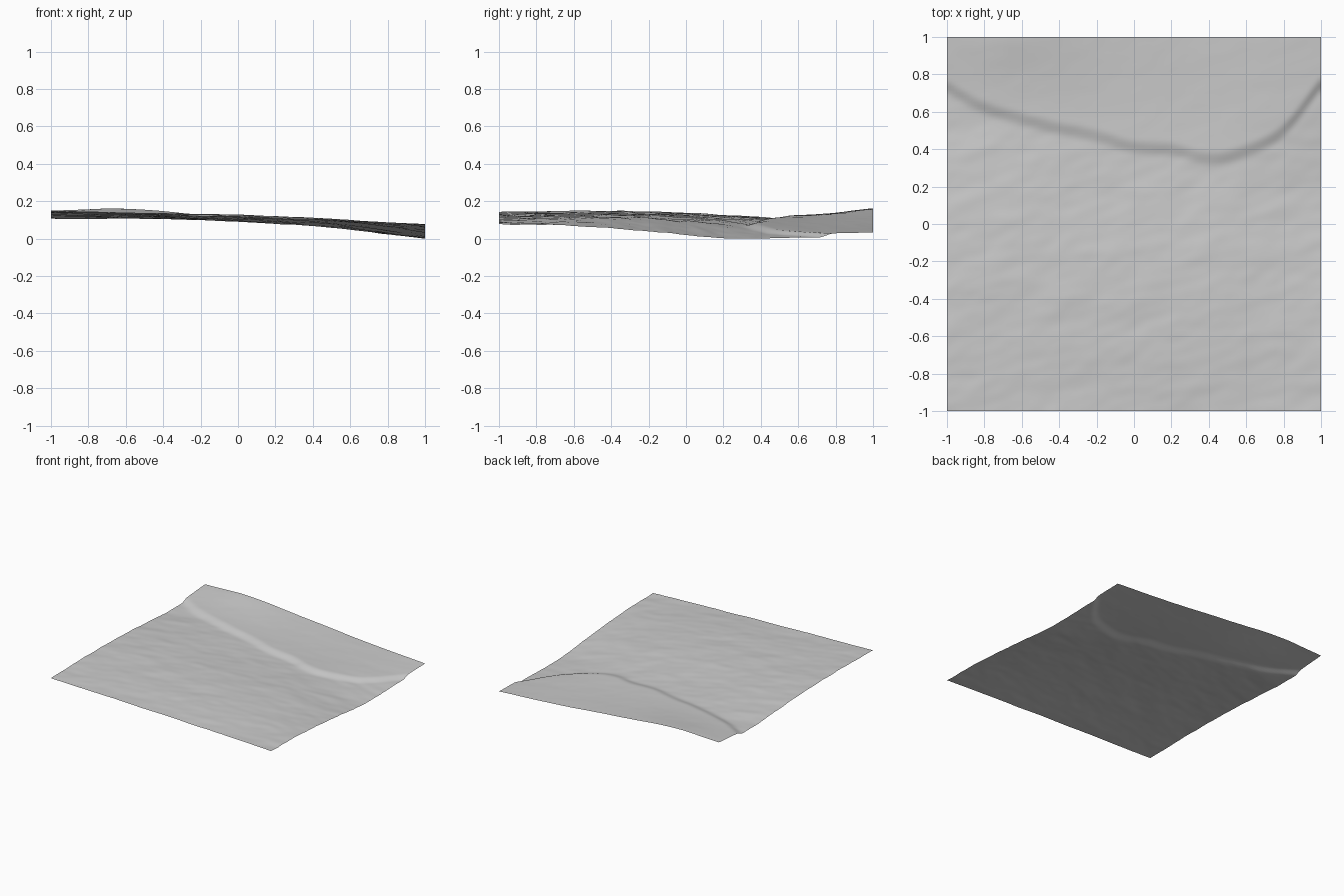
import bpy
import bmesh
from mathutils import Vector, noise

if "Cube" in bpy.data.objects:
    bpy.data.objects.remove(bpy.data.objects["Cube"], do_unlink=True)

# Broad heights: rows run front to back, columns run from -x to +x
HEIGHTS = [
    [.145, .130, .118, .100, .080],
    [.150, .138, .128, .108, .072],
    [.148, .136, .125, .098, .042],
    [.130, .121, .101, .068, .006],
    [.108, .108, .086, .050, .008],
    [.130, .132, .092, .047, .016],
]
# Line of the bank's foot, as y at even steps in x
BANK_LINE = [.73, .62, .56, .51, .47, .41, .40, .35, .39, .50, .75]
BANK_HEIGHT = .02
BANK_WIDTH = .09
CELLS = 120


def spline(values, t):
    """Smooth curve through evenly spaced values, t from 0 to 1."""
    last = len(values) - 1
    i = min(int(t * last), last - 1)
    f = t * last - i
    b, c = values[i], values[i + 1]
    a = values[i - 1] if i else 2 * b - c
    d = values[i + 2] if i + 2 <= last else 2 * c - b
    return b + f * (c - a + f * (2 * a - 5 * b + 4 * c - d + f * (3 * (b - c) + d - a))) / 2


def smoothstep(t):
    t = max(0, min(1, t))
    return t * t * (3 - 2 * t)


def height(x, y):
    u, v = (x + 1) / 2, (y + 1) / 2
    broad = spline([spline(row, u) for row in HEIGHTS], v)
    # Terrace behind the curved bank
    terrace = smoothstep((y - spline(BANK_LINE, u)) / BANK_WIDTH + .5)
    # Low mound at the back edge
    mound = .01 * max(0, 1 - abs(x + .68) / .4) * smoothstep((y - .75) / .25)
    # Fine ripples, calmer on the terrace
    ripple = noise.noise(Vector((x * 3 + y, y * 7 - x * 2, 4)))
    ripple += .5 * noise.noise(Vector((x * 8 + y * 3, y * 16 - x * 5, 9)))
    return broad + BANK_HEIGHT * terrace + mound + .004 * ripple * (1 - .7 * terrace)


# Ground sheet
bm = bmesh.new()
bmesh.ops.create_grid(bm, x_segments=CELLS, y_segments=CELLS, size=1)
for vert in bm.verts:
    vert.co.z = height(vert.co.x, vert.co.y)
lowest = min(vert.co.z for vert in bm.verts)
bmesh.ops.translate(bm, verts=bm.verts, vec=(0, 0, -lowest))
for face in bm.faces:
    face.smooth = True
mesh = bpy.data.meshes.new("terrain")
bm.to_mesh(mesh)
bm.free()
terrain = bpy.data.objects.new("terrain", mesh)
bpy.context.collection.objects.link(terrain)

# Plain grey ground
grey = bpy.data.materials.new("light grey ground")
grey.use_nodes = True
colour = (.6, .6, .6, 1)
grey.diffuse_color = colour
grey.node_tree.nodes["Principled BSDF"].inputs["Base Color"].default_value = colour
mesh.materials.append(grey)
